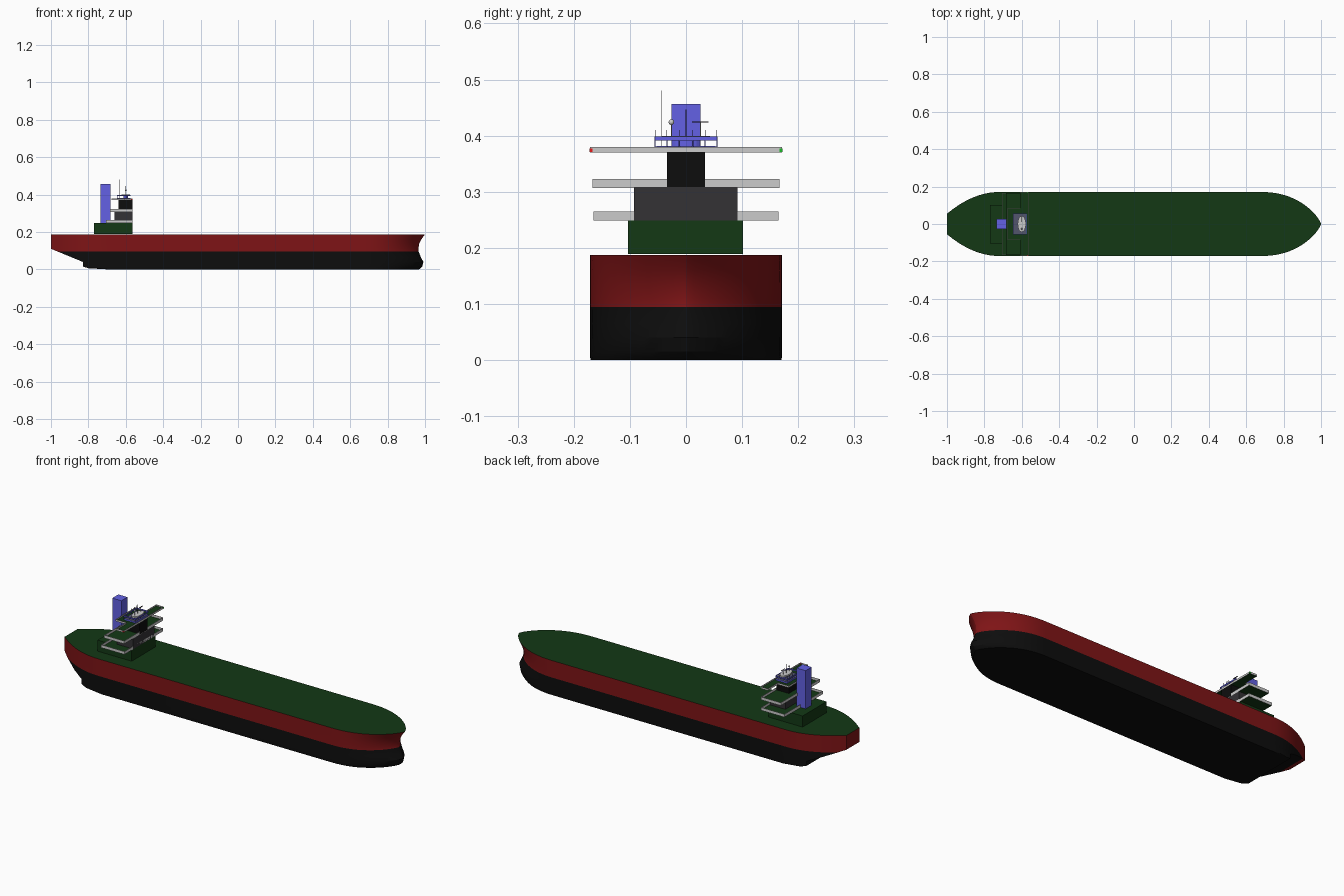
import bpy, bmesh, math
from mathutils import Vector

if "Cube" in bpy.data.objects:
    bpy.data.objects.remove(bpy.data.objects["Cube"])


def material(name, rgb):
    m = bpy.data.materials.new(name)
    m.diffuse_color = (*rgb, 1)
    m.use_nodes = True
    m.node_tree.nodes["Principled BSDF"].inputs["Base Color"].default_value = m.diffuse_color
    return m


RED = material("hull_red", (0.21, 0.007, 0.008))
BLACK = material("black", (0.004, 0.004, 0.004))
GREEN = material("deck_green", (0.0065, 0.04, 0.0075))
DARK = material("dark_grey", (0.034, 0.032, 0.036))
BLUE = material("blue", (0.125, 0.12, 0.78))
SLATE = material("slate", (0.085, 0.09, 0.15))
GREY = material("light_grey", (0.7, 0.7, 0.7))
PORT = material("red_lamp", (0.8, 0.01, 0.01))
STARBOARD = material("green_lamp", (0.01, 0.5, 0.02))


def finish(bm, name, mats):
    bmesh.ops.remove_doubles(bm, verts=bm.verts, dist=1e-5)
    me = bpy.data.meshes.new(name)
    bm.to_mesh(me)
    bm.free()
    for m in mats:
        me.materials.append(m)
    ob = bpy.data.objects.new(name, me)
    bpy.context.collection.objects.link(ob)
    return ob


def box(name, mat, x, y, z):
    """Box from (min, max) pairs."""
    bm = bmesh.new()
    bmesh.ops.create_cube(bm, size=1)
    for v in bm.verts:
        v.co = Vector([(a + b) / 2 + c * (b - a) for (a, b), c in zip((x, y, z), v.co)])
    return finish(bm, name, [mat])


def post(name, mat, x, y, z0, z1, r, sides=6):
    """Upright round bar; r may be an (x, y) pair for an oval."""
    rx, ry = r if isinstance(r, tuple) else (r, r)
    bm = bmesh.new()
    bmesh.ops.create_cone(bm, cap_ends=True, segments=sides, radius1=1, radius2=1, depth=1)
    for v in bm.verts:
        v.co = (x + v.co.x * rx, y + v.co.y * ry, (z0 + z1) / 2 + v.co.z * (z1 - z0))
    return finish(bm, name, [mat])


def tray(name, outline, z0, z1):
    """Walkway deck: green floor plate with a thin grey bulwark round it."""
    bm = bmesh.new()
    low = [bm.verts.new((x, y, z0)) for x, y in outline]
    mid = [bm.verts.new((x, y, z0 + 0.003)) for x, y in outline]
    bm.faces.new(low[::-1])
    bm.faces.new(mid)
    finish(bm, name + "_floor", [GREEN])
    bm = bmesh.new()
    low = [bm.verts.new((x, y, z0)) for x, y in outline]
    top = [bm.verts.new((x, y, z1)) for x, y in outline]
    n = len(outline)
    for i in range(n):
        j = (i + 1) % n
        bm.faces.new((low[i], low[j], top[j], top[i]))
    wall = finish(bm, name + "_bulwark", [GREY])
    s = wall.modifiers.new("thickness", 'SOLIDIFY')
    s.thickness = 0.0015
    s.offset = -1
    s.use_even_offset = True


# Hull: waterlines given as height, stern x, bow x, side inset
LEVELS = [(0.0, -0.70, 0.968, 0.001), (0.006, -0.80, 0.976, 0), (0.015, -0.83, 0.985, 0),
          (0.04, -0.83, 0.991, 0), (0.065, -0.891, 0.978, 0), (0.095, -0.9636, 0.966, 0),
          (0.11, -1.0, 0.965, 0), (0.135, -1.0, 0.968, 0), (0.16, -1.0, 0.98, 0),
          (0.178, -1.0, 0.993, 0), (0.187, -1.0, 1.0, 0)]
HALF = 0.171


def waterline(xs, xb, inset):
    side = []
    for i in range(11):
        x = xs + (-0.68 - xs) * i / 10
        u = max(0, (-0.72 - x) / 0.28)
        side.append((x, 0.055 + (HALF - 0.055) * (1 - u * u) - inset))
    for i in range(17):
        t = math.sin(math.pi / 2 * i / 16)
        w = HALF * max(0, 1 - t ** 2.2) ** 0.76
        side.append((0.68 + (xb - 0.68) * t, max(0, w - inset)))
    return [(x, -w) for x, w in side] + [(x, w) for x, w in side[-2::-1]]


bm = bmesh.new()
rings = [[bm.verts.new((x, y, z)) for x, y in waterline(a, b, c)] for z, a, b, c in LEVELS]
for k, (lo, hi) in enumerate(zip(rings, rings[1:])):
    n = len(lo)
    for i in range(n):
        j = (i + 1) % n
        f = bm.faces.new((lo[i], lo[j], hi[j], hi[i]))
        f.material_index = 0 if LEVELS[k][0] >= 0.095 else 1
        f.smooth = True
bm.faces.new(rings[0][::-1]).material_index = 1
bm.faces.new(rings[-1]).material_index = 2
hull = finish(bm, "hull", [RED, BLACK, GREEN])
bpy.context.view_layer.objects.active = hull
hull.select_set(True)
bpy.ops.object.shade_smooth_by_angle(angle=math.radians(25))

# Accommodation blocks, stepped upwards with a flush forward face
FWD = -0.565
box("deckhouse", GREEN, (-0.77, FWD), (-0.103, 0.102), (0.189, 0.249))
box("middle_house", DARK, (-0.66, FWD), (-0.093, 0.092), (0.249, 0.308))
box("wheelhouse", BLACK, (-0.64, FWD), (-0.034, 0.034), (0.308, 0.371))
box("funnel", BLUE, (-0.735, -0.681), (-0.026, 0.026), (0.249, 0.456))


def rect(xa, xb, w):
    return [(xa, -w), (xb, -w), (xb, w), (xa, w)]


# Three walkway decks; the top one has narrow bridge wings
tray("lower_walkway", rect(-0.705, FWD, 0.165), 0.249, 0.265)
tray("middle_walkway", rect(-0.685, FWD, 0.167), 0.307, 0.323)
tray("bridge_deck", [(-0.675, -0.085), (-0.61, -0.085), (-0.61, -0.171), (FWD, -0.171),
                     (FWD, 0.171), (-0.61, 0.171), (-0.61, 0.085), (-0.675, 0.085)], 0.37, 0.38)
box("wing_lamp_red", PORT, (-0.572, -0.564), (-0.172, -0.167), (0.371, 0.377))
box("wing_lamp_green", STARBOARD, (-0.572, -0.564), (0.167, 0.172), (0.371, 0.377))

# Monkey island: platform, blue rail ring and posts
X0, X1, W = -0.645, -0.575, 0.055
box("top_platform", BLUE, (X0, X1), (-W, W), (0.373, 0.381))
box("platform_floor", SLATE, (X0 + 0.002, X1 - 0.002), (-W + 0.002, W - 0.002), (0.380, 0.3815))
for x in (X0, X1):
    box("rail_across", BLUE, (x - 0.001, x + 0.001), (-W, W), (0.391, 0.398))
    for y in (-0.055, -0.034, -0.012, 0.012, 0.034, 0.055):
        post("rail_post", BLUE, x, y, 0.38, 0.398, 0.001)
    for y in (-0.055, -0.034, -0.012, 0.012, 0.034, 0.055):
        post("rail_spike", DARK, x, y, 0.398, 0.41, 0.0005)
for y in (-W, W):
    box("rail_along", BLUE, (X0, X1), (y - 0.001, y + 0.001), (0.391, 0.398))

# Oval table carrying the mast
post("mast_pedestal", BLUE, -0.60, 0, 0.38, 0.392, (0.012, 0.026), 16)
post("mast_table", GREY, -0.60, 0, 0.391, 0.399, (0.022, 0.043), 20)

# Mast, radar, dome and whip aerial
post("mast", DARK, -0.60, 0, 0.395, 0.447, 0.001)
post("radar_stem", GREY, -0.60, 0.026, 0.397, 0.424, 0.001)
box("radar_bar", DARK, (-0.602, -0.598), (0.011, 0.040), (0.423, 0.4255))
post("dome_stem", GREY, -0.60, -0.026, 0.397, 0.42, 0.001)
bm = bmesh.new()
bmesh.ops.create_uvsphere(bm, u_segments=12, v_segments=8, radius=0.005)
for f in bm.faces:
    f.smooth = True
finish(bm, "aerial_dome", [GREY]).location = (-0.60, -0.026, 0.424)
post("whip_aerial", GREY, -0.635, -0.043, 0.38, 0.48, 0.0004)
